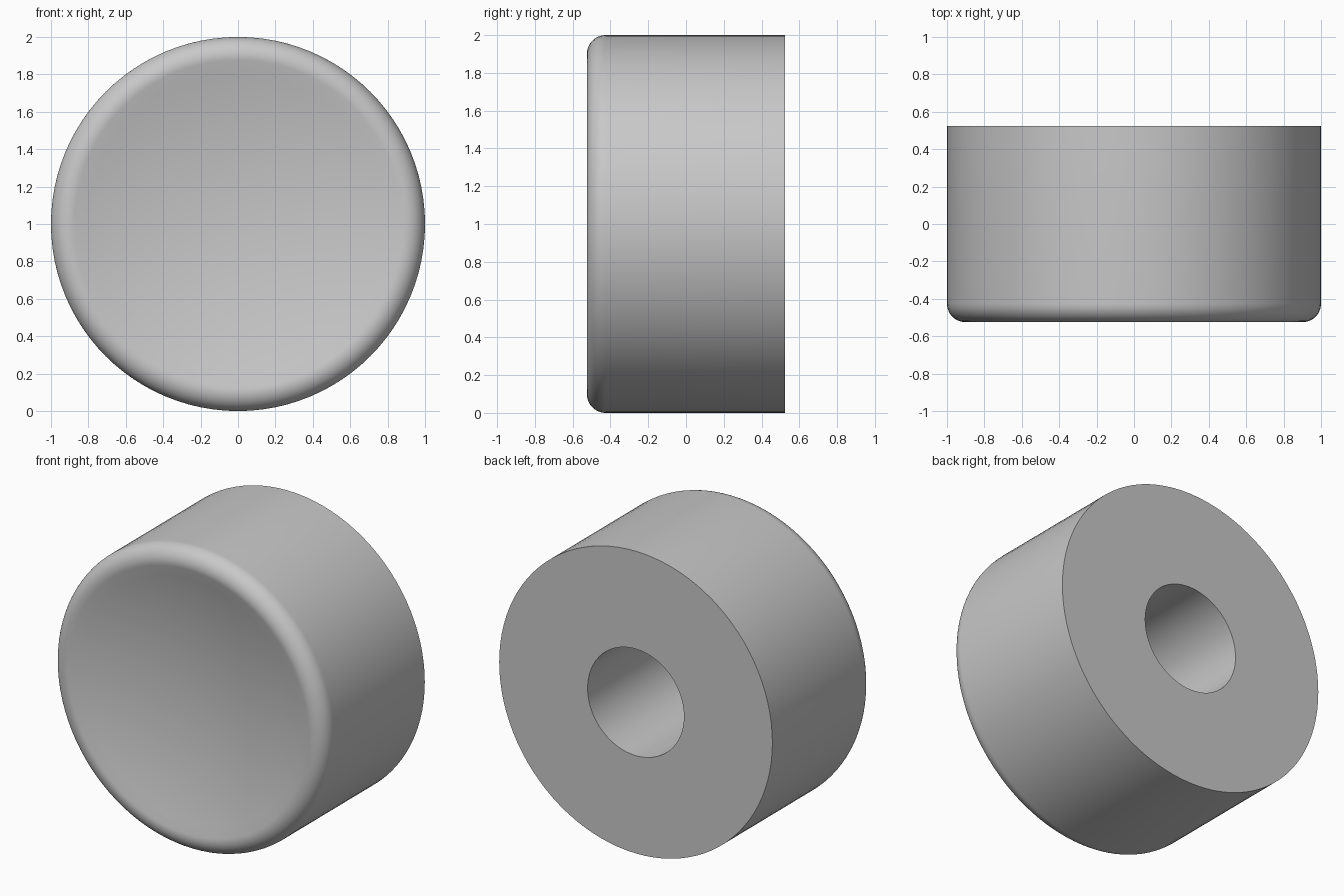
import bpy
import bmesh
from math import sin, cos, pi, radians
from mathutils import Vector

cube = bpy.data.objects.get("Cube")
if cube:
    bpy.data.objects.remove(cube, do_unlink=True)

# Main dimensions
RADIUS = 1.0
HALF_DEPTH = 0.525
FILLET = 0.1
BORE_RADIUS = 0.353
BORE_FLOOR = -0.3
TILT = radians(15)      # slope of the dish at its rim
SEGMENTS = 96

# Plain grey
grey = bpy.data.materials.new("light_grey")
grey.use_nodes = True
colour = (0.58, 0.58, 0.58, 1)
grey.diffuse_color = colour
grey.node_tree.nodes["Principled BSDF"].inputs["Base Color"].default_value = colour

# Half section as (radius, y): bore, flat back, wall
profile = [(0, BORE_FLOOR), (BORE_RADIUS, BORE_FLOOR), (BORE_RADIUS, HALF_DEPTH),
           (RADIUS, HALF_DEPTH)]

# Rounded front rim, running on until it is tangent to the dish
steps = 14
for i in range(steps + 1):
    a = (pi / 2 + TILT) * i / steps
    profile.append((RADIUS - FILLET + FILLET * cos(a), FILLET - HALF_DEPTH - FILLET * sin(a)))

# Shallow spherical dish
rim_r, rim_y = profile[-1]
sphere = rim_r / sin(TILT)
centre_y = rim_y - sphere * cos(TILT)
steps = 12
for i in range(1, steps + 1):
    a = TILT * (1 - i / steps)
    profile.append((sphere * sin(a), centre_y + sphere * cos(a)))

# Revolve the section around the front-to-back axis
bm = bmesh.new()
verts = [bm.verts.new((r, y, RADIUS)) for r, y in profile]
edges = [bm.edges.new(pair) for pair in zip(verts, verts[1:])]
bmesh.ops.spin(bm, geom=verts + edges, cent=(0, 0, RADIUS), axis=Vector((0, 1, 0)),
               angle=2 * pi, steps=SEGMENTS, use_duplicate=False)
bmesh.ops.remove_doubles(bm, verts=bm.verts[:], dist=0.0005)
bmesh.ops.recalc_face_normals(bm, faces=bm.faces[:])

mesh = bpy.data.meshes.new("dished_knob")
bm.to_mesh(mesh)
bm.free()
mesh.materials.append(grey)
knob = bpy.data.objects.new("dished_knob", mesh)
bpy.context.collection.objects.link(knob)

# Smooth curves, crisp back and bore edges
bpy.ops.object.select_all(action="DESELECT")
knob.select_set(True)
bpy.context.view_layer.objects.active = knob
bpy.ops.object.shade_smooth_by_angle(angle=radians(30))
